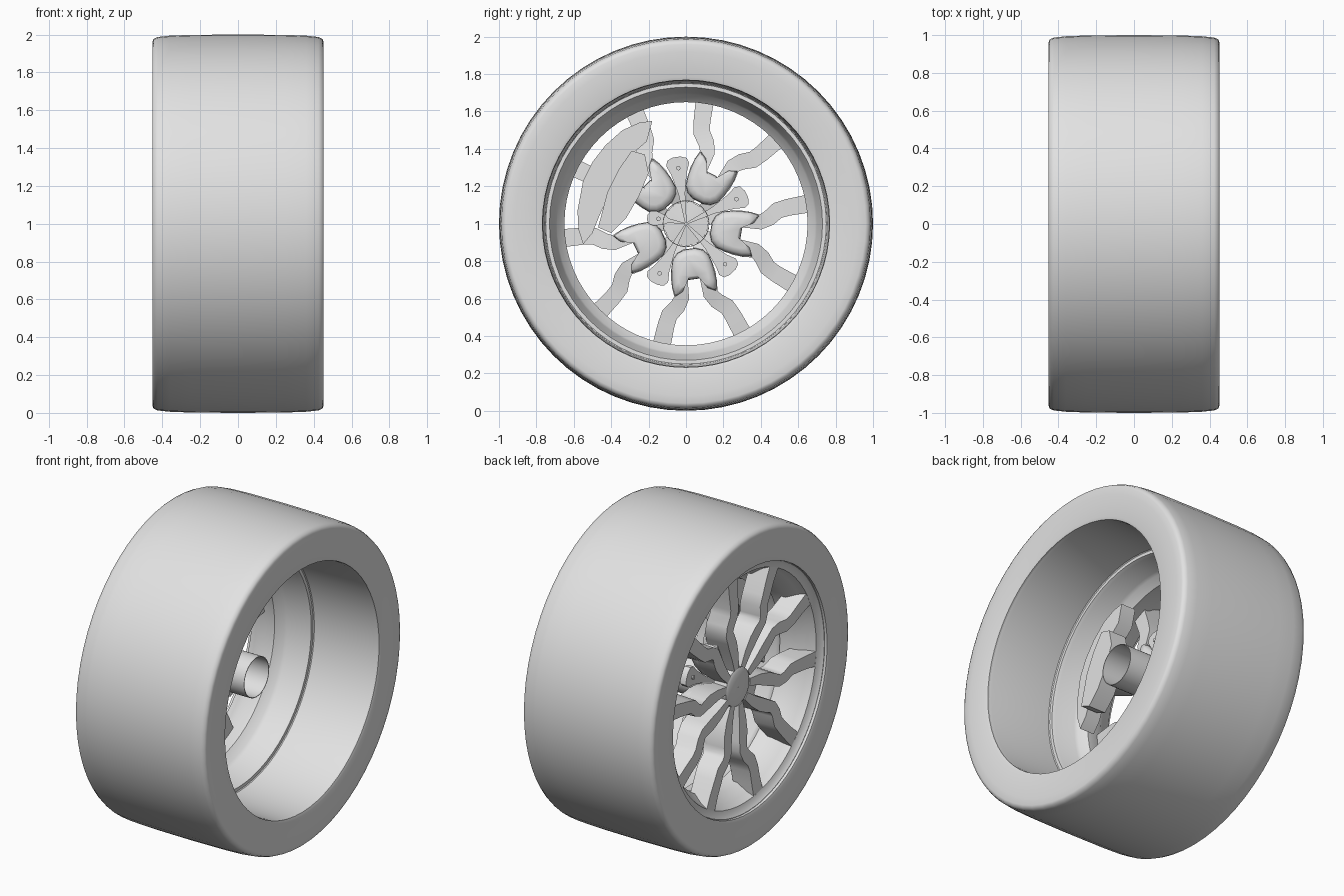
import bpy, bmesh, math
from mathutils import Vector, Matrix

cube = bpy.data.objects.get("Cube")
if cube:
    bpy.data.objects.remove(cube)

mat = bpy.data.materials.new("light_grey")
mat.use_nodes = True
GREY = (0.76, 0.76, 0.76, 1)
mat.diffuse_color = GREY
mat.node_tree.nodes["Principled BSDF"].inputs["Base Color"].default_value = GREY


def finish(name, bm, angle=35):
    """Turn a bmesh, built around the axle, into a shaded object."""
    bmesh.ops.recalc_face_normals(bm, faces=bm.faces)
    mesh = bpy.data.meshes.new(name)
    bm.to_mesh(mesh)
    bm.free()
    mesh.materials.append(mat)
    ob = bpy.data.objects.new(name, mesh)
    bpy.context.collection.objects.link(ob)
    ob.location.z = 1
    bpy.ops.object.select_all(action='DESELECT')
    ob.select_set(True)
    bpy.context.view_layer.objects.active = ob
    bpy.ops.object.shade_smooth_by_angle(angle=math.radians(angle))
    return ob


def lathe(name, profile, segments=64, angle=35):
    """Spin a closed loop of (x, radius) points round the axle."""
    bm = bmesh.new()
    rings = []
    for i in range(segments):
        a = 2 * math.pi * i / segments
        rings.append([bm.verts.new((x, r * math.cos(a), r * math.sin(a)))
                      for x, r in profile])
    for i in range(segments):
        a, b = rings[i], rings[(i + 1) % segments]
        for j in range(len(profile)):
            k = (j + 1) % len(profile)
            bm.faces.new((a[j], b[j], b[k], a[k]))
    return finish(name, bm, angle)


def loft(bm, loops):
    """Skin matching vertex loops and cap both ends."""
    loops = [[bm.verts.new(p) for p in loop] for loop in loops]
    for a, b in zip(loops, loops[1:]):
        for j in range(len(a)):
            k = (j + 1) % len(a)
            bm.faces.new((a[j], a[k], b[k], b[j]))
    bm.faces.new(loops[0])
    bm.faces.new(loops[-1])


def plate(bm, outline, x0, x1):
    loft(bm, [[(x, y, z) for y, z in outline] for x in (x0, x1)])


def turned(bm, degrees):
    bmesh.ops.rotate(bm, verts=bm.verts, cent=(0, 0, 0),
                     matrix=Matrix.Rotation(math.radians(degrees), 3, 'X'))


# Tyre: a nearly flat tread, tight shoulders and flat sidewalls
half = [(0, 1), (.25, .998), (.36, .994), (.425, .987), (.447, .977),
        (.453, .96), (.453, .92), (.453, .785), (.447, .768)]
lathe("tyre", [(-x, r) for x, r in reversed(half[1:])] + half, angle=60)

# Rim: deep open barrel, inner step, bed with a ledge, and flared outer lip
lathe("rim", [(.447, .770), (.42, .765), (.005, .755), (.0, .75), (.0, .73),
              (-.02, .722), (-.14, .70), (-.16, .69), (-.20, .65), (-.30, .655),
              (-.36, .70), (-.405, .72), (-.415, .75), (-.43, .765),
              (-.43, .775), (.43, .775)])

# Forked spokes: two bent arms that share a flared root
# each station: along, across, width, outer x, inner x
ARM = [(.11, .042, .05, -.365, -.27), (.20, .065, .075, -.37, -.24),
       (.28, .076, .09, -.375, -.225), (.34, .078, .085, -.38, -.23),
       (.39, .078, .08, -.385, -.24), (.43, .105, .085, -.39, -.25),
       (.47, .155, .09, -.395, -.26), (.52, .18, .09, -.40, -.265),
       (.60, .21, .095, -.40, -.27), (.69, .242, .105, -.405, -.28)]


def arm(bm, side):
    mids = [Vector((s[0], s[1] * side)) for s in ARM]
    loops = []
    for i, (_, _, width, front, back) in enumerate(ARM):
        t = (mids[min(i + 1, len(ARM) - 1)] - mids[max(i - 1, 0)]).normalized()
        n = Vector((-t.y, t.x)) * width / 2
        loop = []
        for x, s, k in ((front, -1, .88), (front, 1, .88), (back, 1, 1), (back, -1, 1)):
            p = mids[i] + n * s * k
            loop.append((x, p.x, p.y))
        loops.append(loop)
    loft(bm, loops)


def root(bm):
    """Shield-shaped web joining the two arms on the inner side."""
    edge = [(.135, .03), (.15, .07), (.18, .098), (.23, .112), (.28, .119),
            (.33, .122), (.38, .112), (.36, .07), (.30, .032)]
    edge += [(u, -v) for u, v in reversed(edge)]
    loops = []
    for x, k in ((-.30, .85), (-.26, 1), (-.225, .97), (-.205, .85), (-.198, .65)):
        loops.append([(x, .25 + (u - .25) * k, v * k) for u, v in edge])
    loft(bm, loops)


for i in range(5):
    bm = bmesh.new()
    arm(bm, 1)
    arm(bm, -1)
    root(bm)
    turned(bm, -82 + 72 * i)
    finish(f"spoke_{i + 1}", bm, 50)

# Fan-shaped bolt tabs between the spokes, each with a small bolt
for i in range(5):
    bm = bmesh.new()
    short = i == 3
    reach = .21 if short else .36
    edge = [(0, .004), (reach * .45, .018), (reach - .09, .042),
            (reach - .04, .062), (reach - .012, .052), (reach, .02)]
    if short:
        edge = [(y, z * .65) for y, z in edge]
    plate(bm, edge + [(y, -z) for y, z in reversed(edge)], -.235, -.195)
    bmesh.ops.create_cone(bm, cap_ends=True, segments=10, radius1=.012, radius2=.012,
                          depth=.06, matrix=Matrix.Translation((-.215, reach - .06, 0))
                          @ Matrix.Rotation(math.pi / 2, 4, 'Y'))
    turned(bm, -46 + 72 * i)
    finish(f"bolt_tab_{i + 1}", bm)

# Hub: outer cap and an open axle tube
lathe("hub_cap", [(-.365, .001), (-.37, .10), (-.36, .118), (-.27, .118), (-.26, .001)], 24)
lathe("axle_tube", [(.13, .125), (.13, .121), (-.19, .121), (-.19, .125)], 32)

# Brake caliper: outer crescent and inner pad body
bm = bmesh.new()
plate(bm, [(-.18, .55), (-.25, .54), (-.34, .50), (-.43, .42), (-.50, .33), (-.55, .23),
           (-.58, .07), (-.575, -.03), (-.55, -.11), (-.50, -.05), (-.46, .05),
           (-.38, .22), (-.28, .38), (-.21, .44)], -.16, -.06)
finish("caliper_outer", bm)
bm = bmesh.new()
plate(bm, [(-.22, .37), (-.29, .39), (-.36, .29), (-.42, .17), (-.47, -.02),
           (-.40, -.05), (-.32, .03), (-.25, .15), (-.20, .27)], -.12, .0)
finish("caliper_inner", bm)
